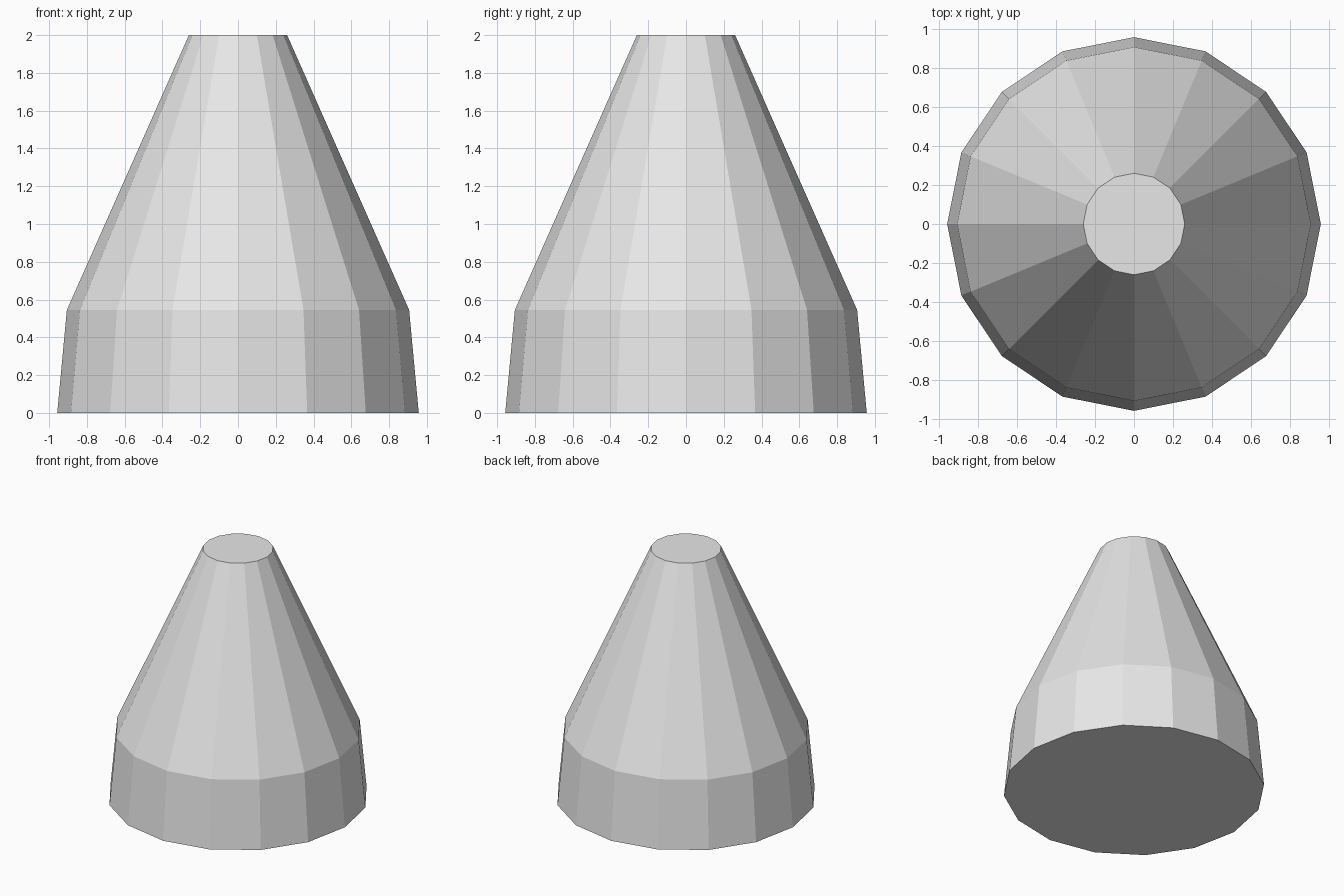
import bpy
import bmesh
import math

if "Cube" in bpy.data.objects:
    bpy.data.objects.remove(bpy.data.objects["Cube"])

SIDES = 16
# (radius, height) of each ring, bottom to top
PROFILE = [(0.957, 0.0), (0.906, 0.545), (0.26, 2.0)]

grey = bpy.data.materials.new("light_grey")
grey.diffuse_color = (0.8, 0.8, 0.8, 1.0)
grey.use_nodes = True
grey.node_tree.nodes["Principled BSDF"].inputs["Base Color"].default_value = grey.diffuse_color

# Faceted truncated cone with a steep base band
bm = bmesh.new()
rings = []
for radius, z in PROFILE:
    rings.append([bm.verts.new((radius * math.cos(math.tau * i / SIDES),
                                radius * math.sin(math.tau * i / SIDES), z))
                  for i in range(SIDES)])

# Side walls
for low, high in zip(rings, rings[1:]):
    for i in range(SIDES):
        j = (i + 1) % SIDES
        bm.faces.new((low[i], low[j], high[j], high[i]))

# Flat bottom and top caps
bm.faces.new(reversed(rings[0]))
bm.faces.new(rings[-1])

mesh = bpy.data.meshes.new("cone_body")
bm.to_mesh(mesh)
bm.free()
mesh.materials.append(grey)
cone_body = bpy.data.objects.new("cone_body", mesh)
bpy.context.collection.objects.link(cone_body)
